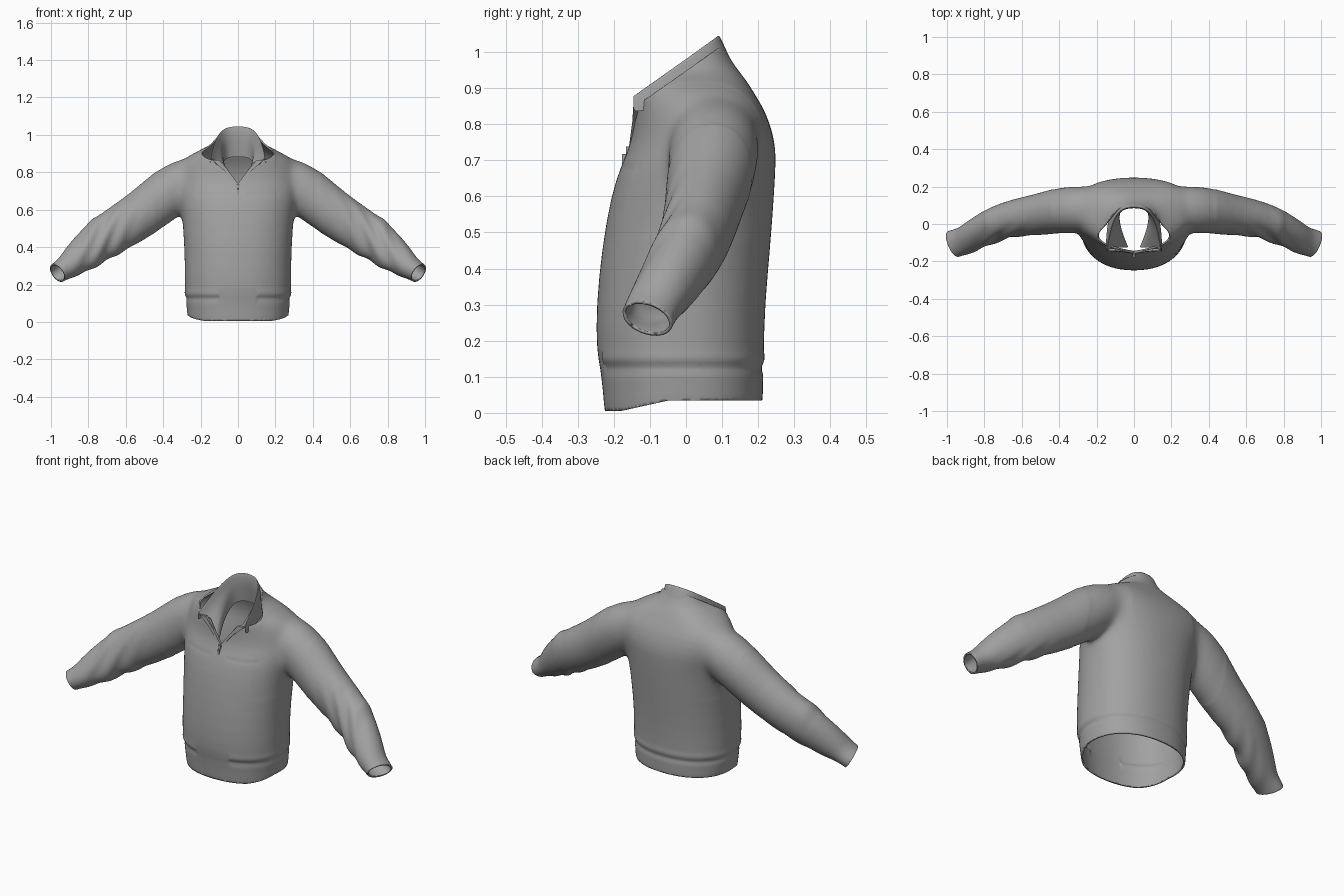
import bpy, bmesh, math
from mathutils import Vector

cube = bpy.data.objects.get("Cube")
if cube:
    bpy.data.objects.remove(cube, do_unlink=True)

grey = bpy.data.materials.new("grey_knit")
grey.use_nodes = True
GREY = (0.36, 0.36, 0.36, 1)
grey.diffuse_color = GREY
grey.node_tree.nodes["Principled BSDF"].inputs["Base Color"].default_value = GREY

SEG = 32


def spow(v, p):
    return math.copysign(abs(v) ** p, v)


def bump(v, centre, width):
    return math.exp(-((v - centre) / width) ** 2)


def bridge(bm, rows, closed=True):
    n = len(rows[0])
    for a, b in zip(rows, rows[1:]):
        for i in range(n if closed else n - 1):
            j = (i + 1) % n
            bm.faces.new((a[i], a[j], b[j], b[i]))
    if closed:
        bm.faces.new(rows[0])
        bm.faces.new(rows[-1])


def add_object(name, bm, mods=()):
    bmesh.ops.recalc_face_normals(bm, faces=bm.faces[:])
    me = bpy.data.meshes.new(name)
    bm.to_mesh(me)
    bm.free()
    me.materials.append(grey)
    ob = bpy.data.objects.new(name, me)
    bpy.context.collection.objects.link(ob)
    for kind, props in mods:
        m = ob.modifiers.new(kind.lower(), kind)
        for k, v in props.items():
            setattr(m, k, v)
    return ob


def smooth(ob, angle=50):
    bpy.ops.object.select_all(action='DESELECT')
    bpy.context.view_layer.objects.active = ob
    ob.select_set(True)
    bpy.ops.object.shade_smooth_by_angle(angle=math.radians(angle))


# Torso rings: height, half width, front y, back y
torso = [(-.06, .268, -.22, .21), (.05, .272, -.228, .215), (.11, .28, -.236, .215),
         (.17, .287, -.25, .217), (.3, .285, -.25, .22), (.45, .29, -.235, .234),
         (.6, .305, -.21, .245), (.69, .325, -.18, .25), (.75, .335, -.15, .249),
         (.83, .33, -.146, .224), (.88, .285, -.143, .193), (.915, .215, -.138, .172),
         (.945, .145, -.135, .15), (.98, .12, -.14, .12), (1.12, .10, -.15, .06)]
# Sleeve sections: x, y, z, half height, half depth
sleeve = [(.13, .075, .80, .09, .1), (.22, .08, .772, .12, .12), (.32, .078, .73, .135, .128),
          (.41, .07, .658, .133, .122), (.51, .05, .58, .127, .11), (.63, .035, .505, .12, .1),
          (.735, .005, .437, .114, .092), (.82, -.04, .37, .097, .085), (.88, -.075, .32, .08, .08),
          (.92, -.095, .29, .063, .076), (.965, -.105, .262, .054, .076), (1.03, -.13, .22, .054, .076)]

bm = bmesh.new()
rows = []
for z, hw, yf, yb in torso:
    row = []
    back_shift = .045 * max(0, 1 - abs(z - .83) / .15)
    for i in range(SEG):
        t = 2 * math.pi * i / SEG
        c, s = spow(math.cos(t), .9), spow(math.sin(t), .9)
        y = (yf + yb) / 2 + (yb - yf) / 2 * s + back_shift * c * c
        row.append(bm.verts.new((hw * c, y, z)))
    rows.append(row)
bridge(bm, rows)

for side in (-1, 1):
    rows = []
    pts = [Vector(p[:3]) for p in sleeve]
    for k, p in enumerate(sleeve):
        d = (pts[min(k + 1, len(pts) - 1)] - pts[max(k - 1, 0)]).normalized()
        up = Vector((-d.z, 0, d.x)).normalized()
        across = d.cross(up)
        row = []
        for i in range(SEG):
            t = 2 * math.pi * i / SEG
            v = pts[k] + up * p[3] * math.cos(t) + across * p[4] * math.sin(t)
            row.append(bm.verts.new((v.x * side, v.y, v.z)))
        rows.append(row)
    bridge(bm, rows)

# Fuse torso and sleeves into one skin
body = add_object("sweater_body", bm, [
    ('SUBSURF', dict(levels=1)),
    ('REMESH', dict(mode='VOXEL', voxel_size=.0095)),
    ('SMOOTH', dict(factor=.5, iterations=8))])
deps = bpy.context.evaluated_depsgraph_get()
skin = bpy.data.meshes.new_from_object(body.evaluated_get(deps))
body.modifiers.clear()
bm = bmesh.new()
bm.from_mesh(skin)

# Blend the shoulder and armpit joins
joins = [v for v in bm.verts if .2 < abs(v.co.x) < .44 and v.co.z > .48]
for _ in range(30):
    bmesh.ops.smooth_vert(bm, verts=joins, factor=.5, use_axis_x=True, use_axis_y=True, use_axis_z=True)


def cut(point, normal, rule, drop=True):
    """Slice the faces that pass the rule, optionally dropping the part beyond the plane."""
    faces = [f for f in bm.faces if rule(f.calc_center_median())]
    geom = list({e for f in faces for e in f.edges} | {v for f in faces for v in f.verts}) + faces
    bmesh.ops.bisect_plane(bm, geom=geom, plane_co=point, plane_no=normal, clear_outer=drop)


# Open the hem, cuffs and neck
cut((0, 0, .034), (0, 0, -1), lambda c: abs(c.x) < .5)
for side in (-1, 1):
    cut((.967 * side, -.105, .262), (.75 * side, -.39, -.53), lambda c: c.x * side > .85)
cut((0, -.14, .85), (0, -.7, 1), lambda c: abs(c.x) < .3 and c.z > .78)
# V opening at the front
for side in (-1, 1):
    cut((0, 0, .735), (side, 0, -.7), lambda c: c.y < -.03 and c.z > .7 and abs(c.x) < .2, drop=False)
gone = []
for f in bm.faces:
    c = f.calc_center_median()
    if c.y < -.03 and abs(c.x) < .7 * (c.z - .735):
        gone.append(f)
bmesh.ops.delete(bm, geom=gone, context='FACES')

# Hem groove, dipped front hem, chest seam and sleeve folds
bm.normal_update()
moves = []
for v in bm.verts:
    x, y, z = v.co
    push = 0
    if abs(x) < .4 and z < .3 and not (y < -.1 and abs(x) < .1):
        push += .003 * bump(z, .152, .018) - .005 * bump(z, .125, .013)
    if y < -.05 and .05 < abs(x) < .22:
        push -= .0015 * bump(z, .68, .009)
    if abs(x) > .42:
        under = max(0, -v.normal.y * .6 - v.normal.z * .5 + .3)
        push += .007 * bump(abs(x), .72, .13) * under * math.sin(abs(x) * 75 + z * 28 + y * 20)
        push += .009 * bump(abs(x), .78, .03) * max(0, v.normal.z)
    moves.append((v, v.normal * push))
for v, m in moves:
    v.co += m
    if v.co.z < .12 and v.co.y < 0:
        v.co.z -= .040 * (1 - v.co.z / .12) * min(1, max(0, -v.co.y - .05) / .13)
bm.to_mesh(body.data)
bm.free()
body.data.materials.clear()
body.data.materials.append(grey)
shell = body.modifiers.new("cloth_thickness", 'SOLIDIFY')
shell.thickness, shell.offset = .009, -1
smooth(body)

# Collar: outer fall, rim, then inner band, swept around the neck
half = [(0, .092), (.055, .086), (.093, .055), (.118, 0), (.133, -.06), (.142, -.11), (.146, -.146)]
plan = [(-x, y) for x, y in half[:0:-1]] + half
bm = bmesh.new()
rows = []
# front width, back width, back offset, drop at front, drop at back
for wide_f, wide_b, back, drop_f, drop_b in [
        (1.03, 1.2, .075, .045, .135), (1.02, 1.09, .035, .022, .07), (1.0, 1.01, .004, -.003, -.004),
        (.97, .98, -.003, -.003, -.006), (.8, .95, -.007, .04, .035), (.25, .97, -.004, .1, .075),
        (.2, .95, .01, .13, .16)]:
    row = []
    for x, y in plan:
        f = (y + .146) / .238
        inward = .02 * (1 - f) if wide_f < .9 else 0
        z = .876 + .168 * f - (drop_f + (drop_b - drop_f) * f)
        row.append(bm.verts.new((x * (wide_f + (wide_b - wide_f) * f), y + back * f + inward, z)))
    rows.append(row)
bridge(bm, rows, closed=False)
collar = add_object("collar", bm, [('SUBSURF', dict(levels=2, render_levels=2))])
smooth(collar)

# Placket edges down the V
for side, label in ((1, "left"), (-1, "right")):
    bm = bmesh.new()
    rows = []
    for x, y, z, w in [(.108, -.140, .866, .030), (.058, -.144, .806, .012), (.006, -.153, .738, .006)]:
        ring = [(-.008, -.005), (w, -.005), (w, .009), (-.008, .009)]
        rows.append([bm.verts.new(((x + a) * side, y + b, z)) for a, b in ring])
    bridge(bm, rows)
    add_object(label + "_placket_edge", bm)

# Zip slider with its hanging tab
bm = bmesh.new()
for y, z, w, h in ((-.160, .727, .016, .022), (-.172, .700, .010, .034)):
    part = bmesh.ops.create_cube(bm, size=1)["verts"]
    bmesh.ops.scale(bm, verts=part, vec=(w, .012, h))
    bmesh.ops.translate(bm, verts=part, vec=(0, y, z))
add_object("zip_pull", bm)
